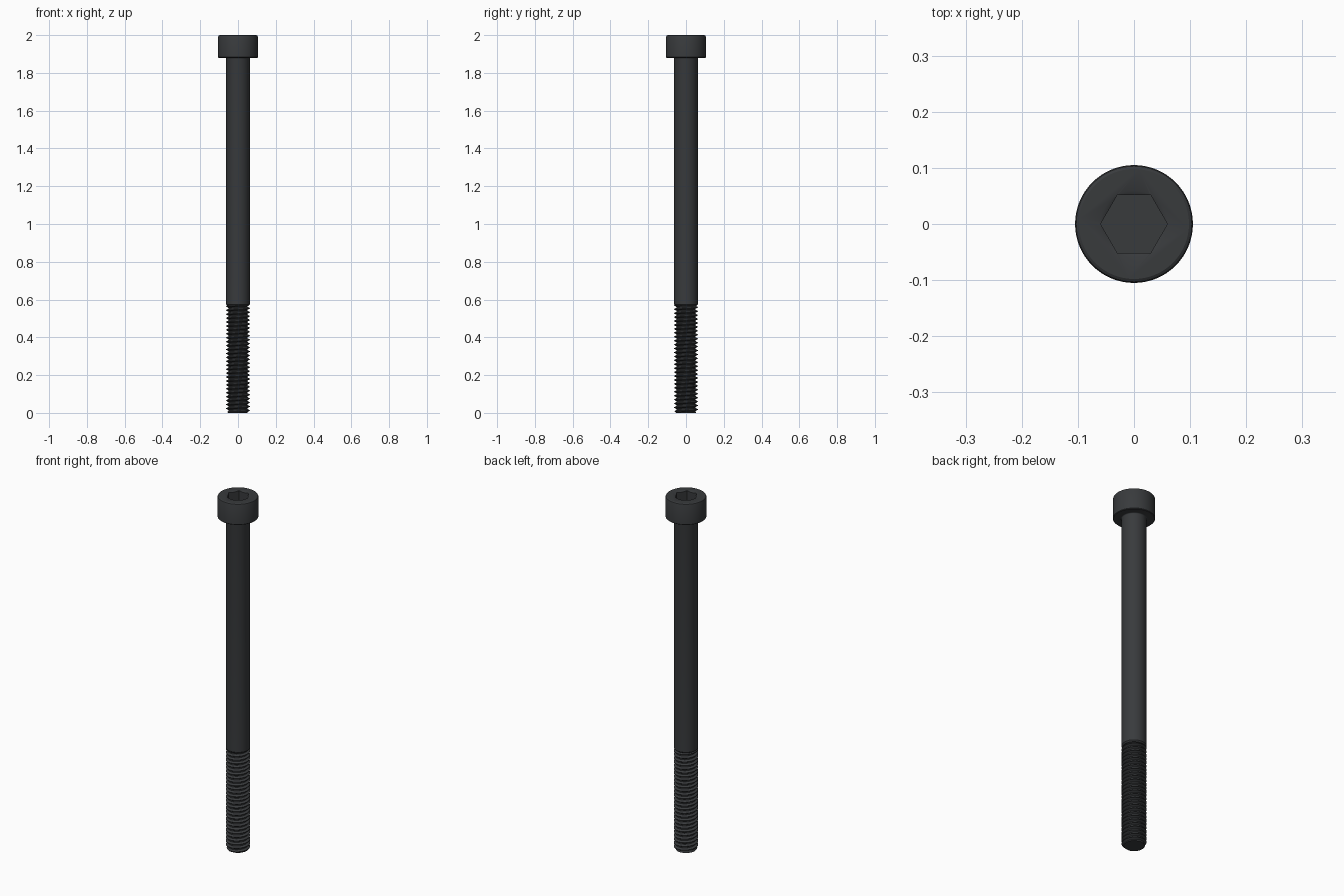
import bpy, bmesh
from math import sin, cos, pi

if "Cube" in bpy.data.objects:
    bpy.data.objects.remove(bpy.data.objects["Cube"])

SEG = 64
HEAD_R, SHANK_R, ROOT_R = 0.105, 0.0625, 0.051
THREAD_TOP, HEAD_Z, PITCH = 0.57, 1.88, 0.0208

mat = bpy.data.materials.new("black_steel")
mat.diffuse_color = (0.04, 0.043, 0.046, 1)
mat.use_nodes = True
mat.node_tree.nodes["Principled BSDF"].inputs["Base Color"].default_value = mat.diffuse_color


def make_object(name, bm):
    bmesh.ops.recalc_face_normals(bm, faces=bm.faces[:])
    me = bpy.data.meshes.new(name)
    bm.to_mesh(me)
    bm.free()
    me.materials.append(mat)
    ob = bpy.data.objects.new(name, me)
    bpy.context.collection.objects.link(ob)
    return ob


def lathe(name, profile, seg=SEG):
    """Closed solid from (radius, z) points, with flat end caps."""
    bm = bmesh.new()
    rings = [[bm.verts.new((r * cos(2 * pi * i / seg), r * sin(2 * pi * i / seg), z))
              for i in range(seg)] for r, z in profile]
    for a, b in zip(rings, rings[1:]):
        for i in range(seg):
            j = (i + 1) % seg
            bm.faces.new((a[i], a[j], b[j], b[i]))
    bm.faces.new(rings[0])
    bm.faces.new(rings[-1])
    return make_object(name, bm)


def smooth(ob, angle):
    bpy.ops.object.select_all(action='DESELECT')
    ob.select_set(True)
    bpy.context.view_layer.objects.active = ob
    bpy.ops.object.shade_smooth_by_angle(angle=angle)


# Head and plain shank, with a small fillet under the head
fillet = [(SHANK_R + 0.005 * (1 - cos(a)), HEAD_Z - 0.005 * (1 - sin(a)))
          for a in (i * pi / 8 for i in range(5))]
body = lathe("head_and_shank",
             [(0.056, THREAD_TOP - 0.003), (SHANK_R, THREAD_TOP + 0.004)] + fillet +
             [(HEAD_R - 0.003, HEAD_Z), (HEAD_R, HEAD_Z + 0.003), (HEAD_R, 1.992),
              (HEAD_R - 0.002, 1.997), (HEAD_R - 0.007, 2.0)])

# Hex socket and its countersunk rim
hexagon = lathe("socket_cutter", [(0.0595, 1.935), (0.0595, 2.05)], 6)
rim = lathe("rim_cutter", [(0.051, 1.9955), (0.0595, 2.0), (0.0595, 2.05)])
for cutter in (hexagon, rim):
    mod = body.modifiers.new("cut", 'BOOLEAN')
    mod.operation = 'DIFFERENCE'
    mod.solver = 'EXACT'
    mod.object = cutter
    bpy.context.view_layer.objects.active = body
    bpy.ops.object.modifier_apply(modifier=mod.name)
    bpy.data.objects.remove(cutter)
smooth(body, 0.5)

# Helical thread: root flat, flank, crest flat, flank
PHASES = [0.0, 0.25, 0.5625, 0.6875, 1.0]
RADII = [ROOT_R, ROOT_R, SHANK_R, SHANK_R, ROOT_R]


def thread_radius(phase, z):
    p = phase % 1.0
    k = max(i for i in range(4) if PHASES[i] <= p)
    t = (p - PHASES[k]) / (PHASES[k + 1] - PHASES[k])
    r = RADII[k] + t * (RADII[k + 1] - RADII[k])
    return min(r, 0.053 + z * 0.8)


bm = bmesh.new()
turns = int(THREAD_TOP / PITCH) + 3
columns = []
for i in range(SEG + 1):
    a = 2 * pi * i / SEG
    column = []
    for n in range(turns * 4):
        z = (n // 4 + PHASES[n % 4] - 1 + i / SEG) * PITCH
        z = min(max(z, 0.0), THREAD_TOP)
        r = thread_radius(z / PITCH - i / SEG + 1e-6, z)
        column.append(bm.verts.new((r * cos(a), r * sin(a), z)))
    columns.append(column)
for a, b in zip(columns, columns[1:]):
    for n in range(turns * 4 - 1):
        bm.faces.new((a[n], b[n], b[n + 1], a[n + 1]))
bmesh.ops.remove_doubles(bm, verts=bm.verts[:], dist=1e-5)
bmesh.ops.holes_fill(bm, edges=[e for e in bm.edges if e.is_boundary], sides=0)
thread = make_object("thread", bm)
smooth(thread, 0.5)
